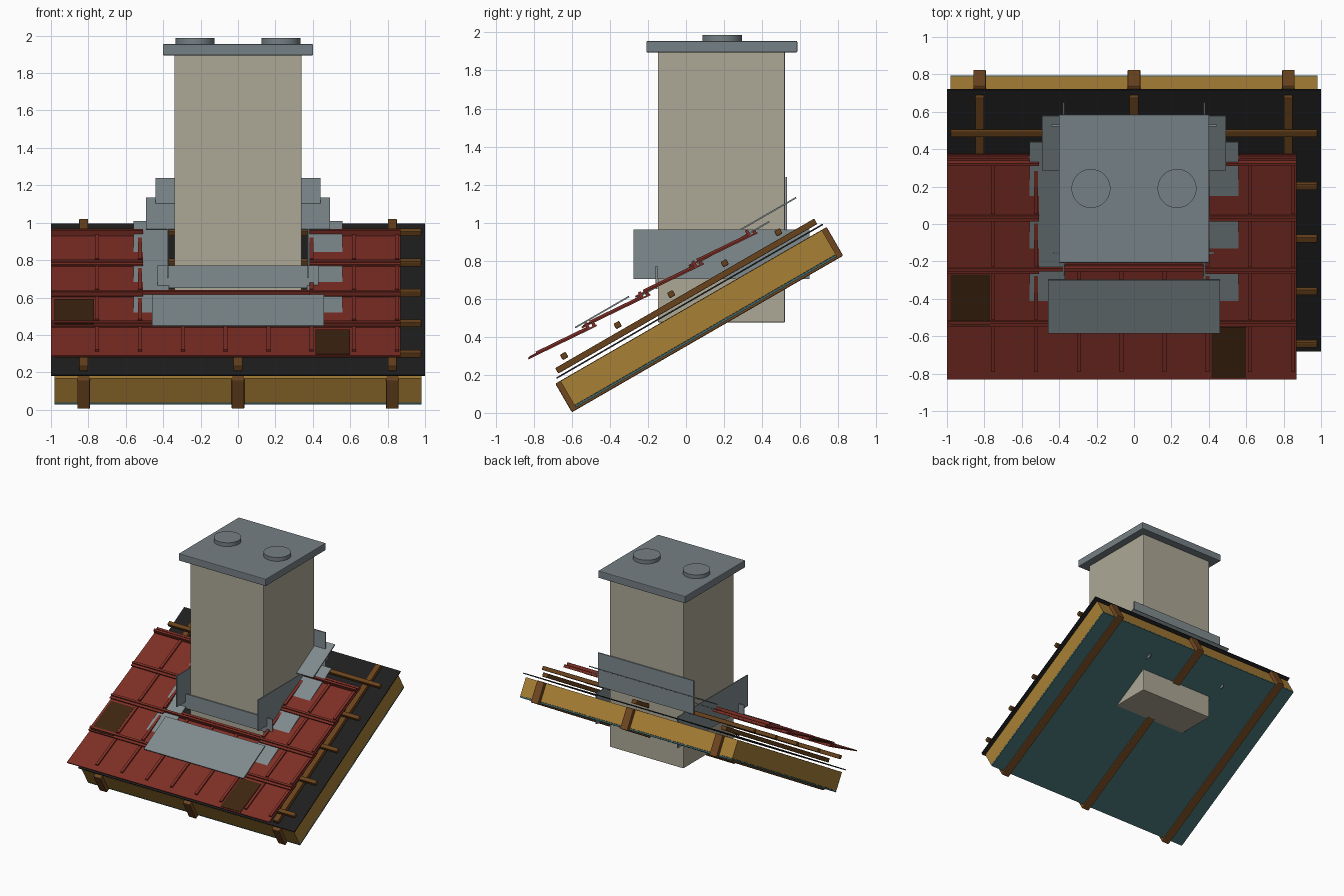
import bpy, bmesh, math
from mathutils import Matrix, Vector

if "Cube" in bpy.data.objects:
    bpy.data.objects.remove(bpy.data.objects["Cube"])


def material(name, r, g, b):
    m = bpy.data.materials.new(name)
    lin = [c / 12.92 if c < 0.04 else ((c + 0.055) / 1.055) ** 2.4 for c in (r, g, b)]
    m.diffuse_color = (*lin, 1)
    m.use_nodes = True
    m.node_tree.nodes["Principled BSDF"].inputs["Base Color"].default_value = m.diffuse_color
    return m


RED = material("red clay", 0.49, 0.18, 0.145)
DARK = material("dark brown", 0.24, 0.14, 0.06)
GREY = material("flashing grey", 0.50, 0.545, 0.56)
CAP = material("cap grey", 0.46, 0.50, 0.52)
STONE = material("warm plaster", 0.68, 0.66, 0.59)
GOLD = material("insulation ochre", 0.66, 0.50, 0.21)
WOOD = material("rafter brown", 0.44, 0.28, 0.13)
BATTEN = material("batten brown", 0.41, 0.26, 0.11)
TEAL = material("teal sheet", 0.25, 0.41, 0.42)
BLACK = material("black membrane", 0.12, 0.12, 0.12)


def part(name, boxes, mat, frame=Matrix(), bevel=0):
    """One object made of boxes (x0, x1, y0, y1, z0, z1) in a local frame."""
    bm = bmesh.new()
    for x0, x1, y0, y1, z0, z1 in boxes:
        mid = Vector(((x0 + x1) / 2, (y0 + y1) / 2, (z0 + z1) / 2))
        size = Matrix.Diagonal((x1 - x0, y1 - y0, z1 - z0, 1))
        bmesh.ops.create_cube(bm, size=1, matrix=frame @ Matrix.Translation(mid) @ size)
    me = bpy.data.meshes.new(name)
    bm.to_mesh(me)
    bm.free()
    me.materials.append(mat)
    ob = bpy.data.objects.new(name, me)
    bpy.context.collection.objects.link(ob)
    if bevel:
        mod = ob.modifiers.new("bevel", "BEVEL")
        mod.width, mod.segments = bevel, 2
    return ob


def slope(y, z, angle):
    return Matrix.Translation((0, y, z)) @ Matrix.Rotation(angle, 4, "X")


ROOF = slope(-0.6, 0.003, math.radians(30))
RAFTER_X = (-0.825, 0, 0.825)

# Roof build-up: rafters, insulation, inner sheet, membrane
for i, x in enumerate(RAFTER_X):
    part(f"rafter_{i}", [(x - 0.034, x + 0.034, 0, 1.647, 0, 0.174)], WOOD, ROOF, 0.006)
    part(f"counter_batten_{i}", [(x - 0.024, x + 0.024, 0.04, 1.612, 0.212, 0.245)],
         BATTEN, ROOF, 0.004)
part("insulation", [(-0.98, 0.98, 0.03, 1.617, 0.025, 0.172)], GOLD, ROOF)
part("inner_sheet", [(-0.98, 0.98, 0.03, 1.617, 0.012, 0.024)], TEAL, ROOF)
part("membrane", [(-1, 1, 0.02, 1.637, 0.192, 0.2)], BLACK, ROOF)

# Tile battens
for i in range(5):
    v = 0.113 + 0.325 * i
    part(f"tile_batten_{i}", [(-0.98, 0.98, v - 0.017, v + 0.017, 0.261, 0.293)],
         BATTEN, ROOF, 0.005)

# Tile rows, each lapping over the one below; the upper two stop beside the chimney
TILT = math.atan(0.486)
ribs = [-0.753 + 0.229 * k for k in range(8)]
for row in range(4):
    frame = slope(-0.83 + 0.2815 * row, 0.287 + 0.1625 * row, TILT)
    spans = [(-1, 0.87)] if row < 2 else [(-1, -0.508), (0.382, 0.87)]
    boxes = []
    for a, b in spans:
        boxes.append((a, b, 0, 0.4, -0.006, 0.003))
        boxes.append((a, b, 0.345, 0.362, 0.002, 0.036))
        boxes.append((a, b, 0.378, 0.396, 0.002, 0.016))
        boxes += [(x - 0.011, x + 0.011, 0.05, 0.345, 0.002, 0.014)
                  for x in ribs if a < x < b]
    part(f"tile_row_{row}", boxes, RED, frame)
    # Dark tile panels
    if row == 0:
        part("dark_tile_right", [(0.415, 0.6, 0.01, 0.312, 0, 0.007)], DARK, frame)
    if row == 1:
        part("dark_tile_left", [(-0.98, -0.77, 0.01, 0.312, 0, 0.007)], DARK, frame)

# Chimney stack, cap and round covers
part("chimney_stack", [(-0.34, 0.34, -0.148, 0.52, 0.475, 1.9)], STONE, bevel=0.006)
part("chimney_cap", [(-0.402, 0.402, -0.208, 0.585, 1.895, 1.955)], CAP, bevel=0.005)
for side in (-1, 1):
    bpy.ops.mesh.primitive_cylinder_add(vertices=48, radius=0.104, depth=0.035,
                                        location=(0.23 * side, 0.19, 1.969))
    ob = bpy.context.object
    ob.name = "flue_cover_left" if side < 0 else "flue_cover_right"
    ob.data.materials.append(CAP)
    bpy.ops.object.shade_smooth_by_angle()

# Flashing: sloped sheets lying on the tiles and upright sheets against the stack
part("front_apron", [(-0.46, 0.46, 0.237, 0.565, 0.373, 0.381)], GREY, ROOF)
part("rear_apron", [(-0.492, 0.492, 1.25, 1.585, 0.384, 0.392)], GREY, ROOF)
part("front_upstand", [(-0.43, 0.43, -0.16, -0.15, 0.65, 0.772)], GREY)
part("rear_upstand", [(-0.442, 0.442, 0.522, 0.532, 0.96, 1.24)], GREY)
for side, label in ((-1, "left"), (1, "right")):
    xs = sorted((0.37 * side, 0.56 * side))
    part(f"side_flange_{label}", [(*xs, 0.41, 1.4, 0.345, 0.353)], GREY, ROOF)
    xs = sorted((0.371 * side, 0.379 * side))
    part(f"side_upstand_{label}", [(*xs, -0.275, 0.65, 0.705, 0.965)], GREY)
